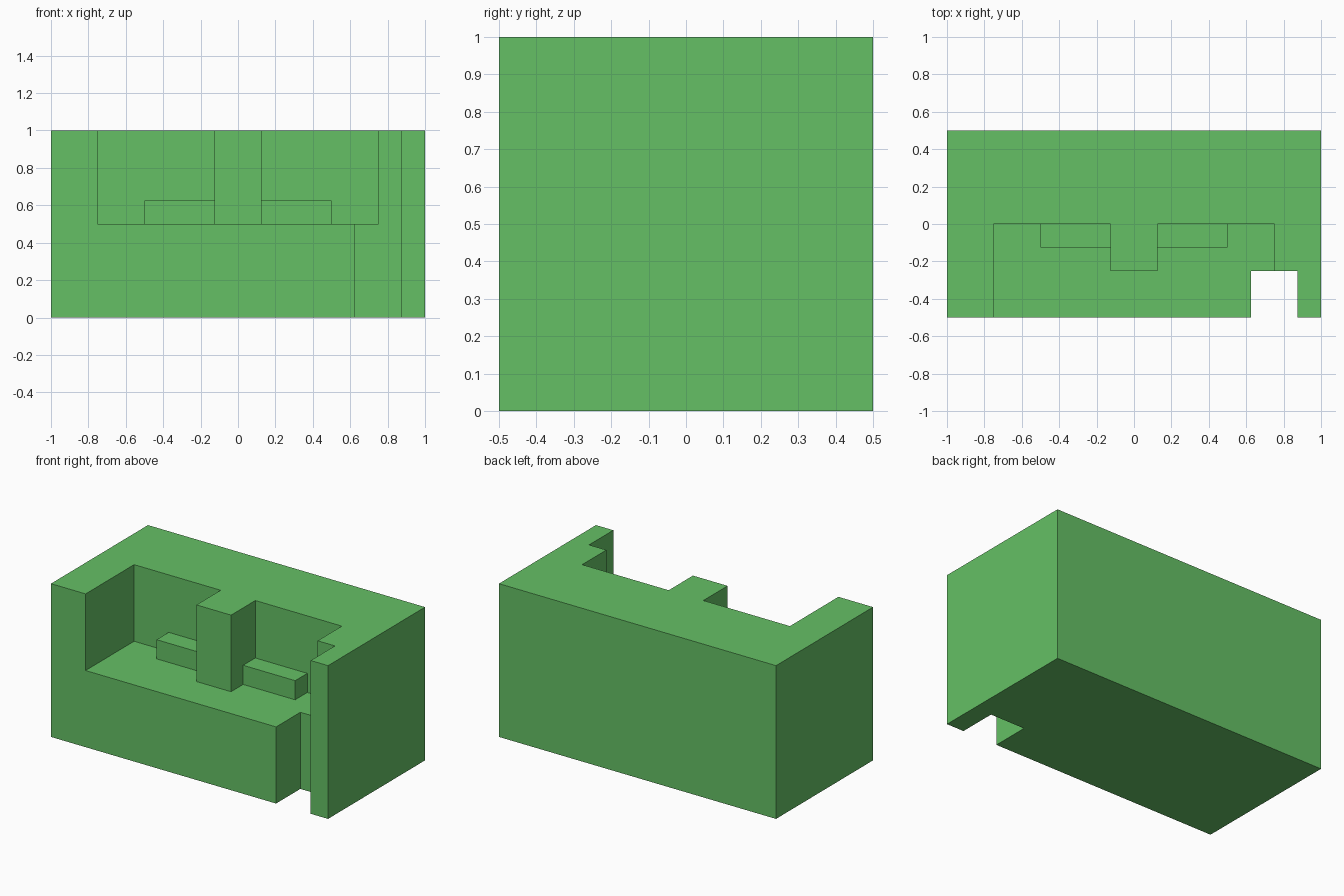
import bpy
import bmesh

cube = bpy.data.objects.get("Cube")
if cube:
    bpy.data.objects.remove(cube, do_unlink=True)

green = bpy.data.materials.new("green")
green.use_nodes = True
color = (0.13, 0.53, 0.13, 1.0)
green.diffuse_color = color
green.node_tree.nodes["Principled BSDF"].inputs["Base Color"].default_value = color


def prism(name, outline, z0, z1):
    """Extrude a plan outline from z0 to z1."""
    bm = bmesh.new()
    base = bm.faces.new([bm.verts.new((x, y, z0)) for x, y in outline])
    top = bmesh.ops.extrude_face_region(bm, geom=[base])["geom"]
    verts = [v for v in top if isinstance(v, bmesh.types.BMVert)]
    bmesh.ops.translate(bm, verts=verts, vec=(0, 0, z1 - z0))
    bmesh.ops.recalc_face_normals(bm, faces=bm.faces)
    mesh = bpy.data.meshes.new(name)
    bm.to_mesh(mesh)
    bm.free()
    mesh.materials.append(green)
    obj = bpy.data.objects.new(name, mesh)
    bpy.context.collection.objects.link(obj)
    return obj


def rect(x0, x1, y0, y1):
    return [(x0, y0), (x1, y0), (x1, y1), (x0, y1)]


def combine(target, tool, operation):
    """Apply a boolean and remove its tool object."""
    tool.hide_render = True
    mod = target.modifiers.new(tool.name, 'BOOLEAN')
    mod.operation = operation
    mod.solver = 'EXACT'
    mod.object = tool
    bpy.context.view_layer.objects.active = target
    bpy.ops.object.modifier_apply(modifier=mod.name)
    bpy.data.objects.remove(tool, do_unlink=True)


# Solid block
body = prism("block_body", rect(-1, 1, -0.5, 0.5), 0, 1)

# Upper front recess, leaving a central post on the back wall
recess = [(-0.75, -0.7), (0.75, -0.7), (0.75, 0), (0.125, 0),
          (0.125, -0.25), (-0.125, -0.25), (-0.125, 0), (-0.75, 0)]
combine(body, prism("recess_cutter", recess, 0.5, 1.2), 'DIFFERENCE')

# Full-height slot in the front
combine(body, prism("slot_cutter", rect(0.625, 0.875, -0.7, -0.25), -0.2, 1.2), 'DIFFERENCE')

# Low ledge running behind the post, embedded in floor and wall
combine(body, prism("ledge", rect(-0.5, 0.5, -0.125, 0.1), 0.4, 0.625), 'UNION')
